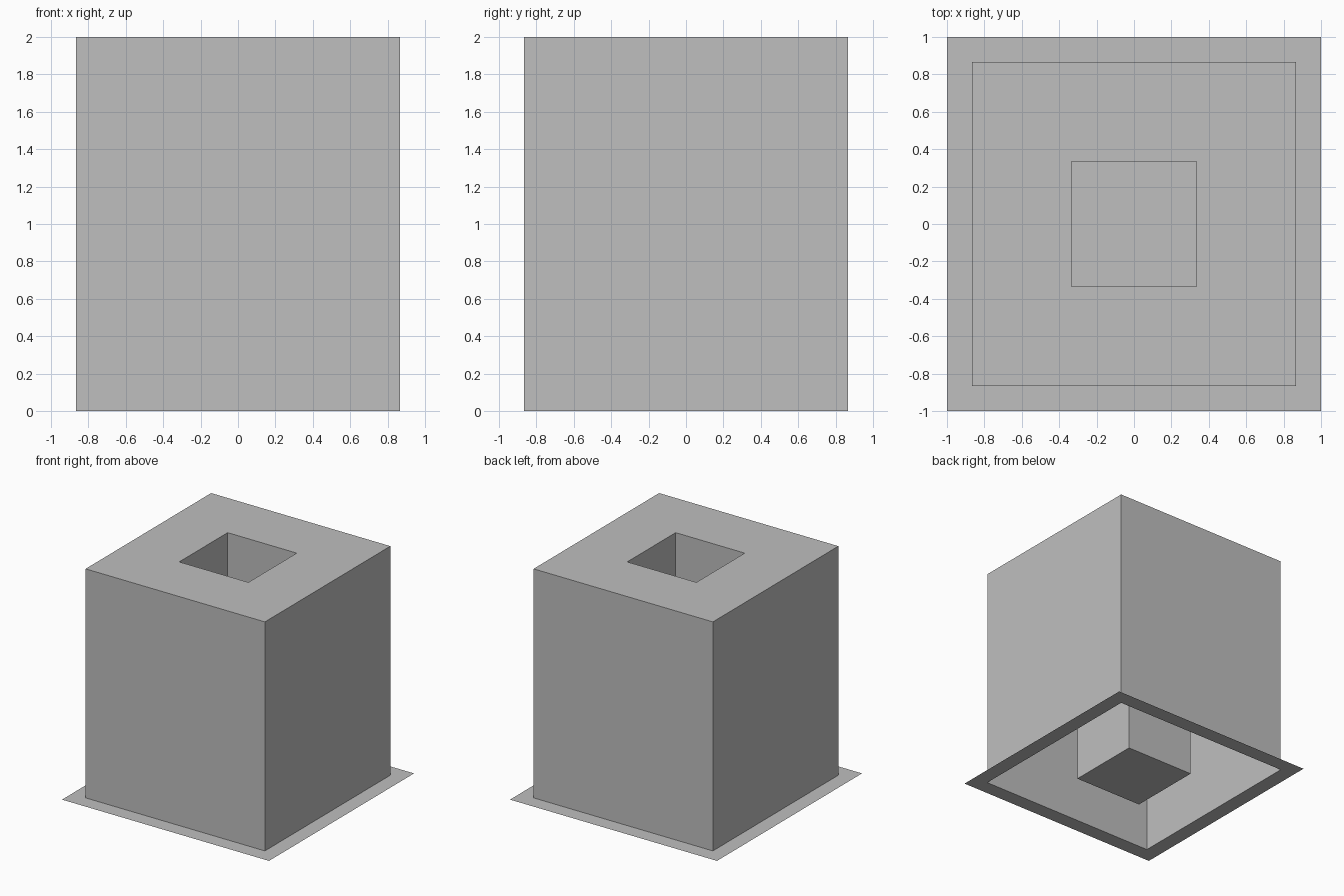
import bpy
import bmesh

cube = bpy.data.objects.get("Cube")
if cube:
    bpy.data.objects.remove(cube, do_unlink=True)

# Single flat grey
grey = bpy.data.materials.new("light_grey")
grey.use_nodes = True
colour = (0.52, 0.52, 0.52, 1.0)
grey.diffuse_color = colour
grey.node_tree.nodes["Principled BSDF"].inputs["Base Color"].default_value = colour

FLANGE, BOX, POCKET, HEIGHT = 1.0, 0.866, 0.334, 2.0


def square_ring(bm, half, z):
    """Four corner vertices, counter-clockwise from above."""
    signs = ((-1, -1), (1, -1), (1, 1), (-1, 1))
    return [bm.verts.new((sx * half, sy * half, z)) for sx, sy in signs]


def add_sheet(name, profile, capped=False):
    """Join square rings along a (half width, height) profile, outside in."""
    bm = bmesh.new()
    rings = [square_ring(bm, half, z) for half, z in profile]
    for a, b in zip(rings, rings[1:]):
        for i in range(4):
            j = (i + 1) % 4
            bm.faces.new((a[i], a[j], b[j], b[i]))
    if capped:
        bm.faces.new(rings[-1])
    mesh = bpy.data.meshes.new(name)
    bm.to_mesh(mesh)
    bm.free()
    mesh.materials.append(grey)
    obj = bpy.data.objects.new(name, mesh)
    bpy.context.collection.objects.link(obj)
    return obj


# Thin flange, outer walls, top rim and central pocket form one open shell
add_sheet("flanged_box_with_pocket", [
    (FLANGE, 0), (BOX, 0), (BOX, HEIGHT), (POCKET, HEIGHT), (POCKET, 0),
], capped=True)
